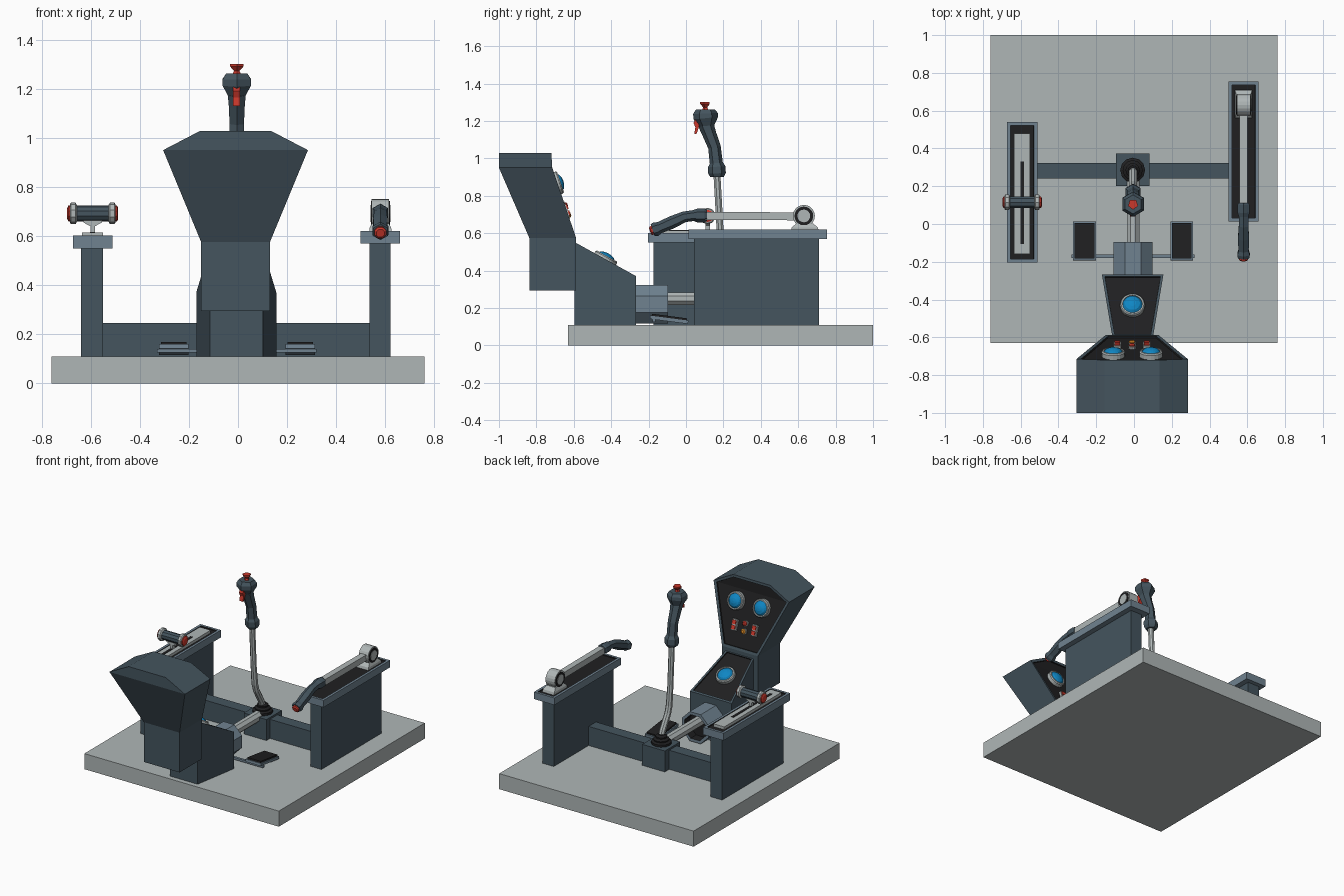
import bpy, bmesh, math
from mathutils import Vector, Matrix

if "Cube" in bpy.data.objects:
    bpy.data.objects.remove(bpy.data.objects["Cube"])


def material(name, rgb):
    m = bpy.data.materials.new(name)
    m.diffuse_color = (*rgb, 1)
    m.use_nodes = True
    m.node_tree.nodes["Principled BSDF"].inputs["Base Color"].default_value = m.diffuse_color
    return m


DARK = material("dark_slate", (.058, .089, .112))
MID = material("slate", (.16, .225, .28))
BLACK = material("black", (.014, .014, .015))
LIGHT = material("light_grey", (.43, .47, .47))
RED = material("red", (.6, .04, .025))
BLUE = material("blue", (.005, .24, .55))
ORANGE = material("orange", (.7, .25, .02))


def loft(name, rings, mat, M=Matrix()):
    """Skin a list of equal-length rings and cap both ends."""
    bm = bmesh.new()
    vs = [[bm.verts.new(M @ Vector(p)) for p in r] for r in rings]
    n = len(vs[0])
    for a, b in zip(vs, vs[1:]):
        for i in range(n):
            bm.faces.new((a[i], a[(i + 1) % n], b[(i + 1) % n], b[i]))
    bm.faces.new(vs[0][::-1])
    bm.faces.new(vs[-1])
    bmesh.ops.recalc_face_normals(bm, faces=bm.faces)
    me = bpy.data.meshes.new(name)
    bm.to_mesh(me)
    bm.free()
    me.materials.append(mat)
    ob = bpy.data.objects.new(name, me)
    bpy.context.collection.objects.link(ob)
    return ob


def rect(hx, y0, y1, z0, z1, cx=0):
    return [(cx - hx, y0, z0), (cx + hx, y0, z0), (cx + hx, y1, z1), (cx - hx, y1, z1)]


def box(name, x0, x1, y0, y1, z0, z1, mat, M=Matrix()):
    h, c = (x1 - x0) / 2, (x0 + x1) / 2
    return loft(name, [rect(h, y0, y1, z0, z0, c), rect(h, y0, y1, z1, z1, c)], mat, M)


def frame(origin, normal):
    """Local z along normal; local y up the slope."""
    n = Vector(normal).normalized()
    return Matrix.Translation(origin) @ n.to_track_quat('Z', 'Y').to_matrix().to_4x4()


def lathe(name, origin, normal, profile, mat, n=16):
    rings = [[(r * math.sin(2 * math.pi * i / n), r * math.cos(2 * math.pi * i / n), h)
              for i in range(n)] for r, h in profile]
    return loft(name, rings, mat, frame(origin, normal))


def tube(name, x, pts, mat, n=6):
    """Sweep a polygon along (y, z, radius) points in a plane of constant x."""
    rings = []
    for k, (y, z, r) in enumerate(pts):
        a, b = pts[max(k - 1, 0)], pts[min(k + 1, len(pts) - 1)]
        t = Vector((0, b[0] - a[0], b[1] - a[1])).normalized()
        side = t.cross(Vector((1, 0, 0)))
        rings.append([Vector((x, y, z)) + r * (math.cos(q) * side + Vector((math.sin(q), 0, 0)))
                      for q in (2 * math.pi * i / n + math.pi / n * (n == 4 or n == 8) for i in range(n))])
    return loft(name, rings, mat)


def recess(ob, pick, margin, depth, mat):
    """Inset and sink the picked faces, giving them another material."""
    ob.data.materials.append(mat)
    bm = bmesh.new()
    bm.from_mesh(ob.data)
    faces = [f for f in bm.faces if pick(f)]
    bmesh.ops.inset_region(bm, faces=faces, thickness=margin, use_even_offset=True)
    rim = bmesh.ops.inset_region(bm, faces=faces, thickness=0.001, depth=-depth, use_even_offset=True)
    for f in faces + rim["faces"]:
        f.material_index = 1
    bm.to_mesh(ob.data)
    bm.free()


def up(f):
    return f.normal.z > .8


def gauge(name, origin, normal, r):
    lathe(name + "_bezel", origin, normal,
          [(r, -.01), (r, .018), (r * .92, .025), (r * .8, .025), (r * .78, .016)], LIGHT, 20)
    lathe(name + "_glass", origin, normal,
          [(r * .78, 0), (r * .78, .02), (r * .6, .032), (r * .3, .039), (r * .05, .041)], BLUE, 20)


# floor slab
box("floor_slab", -.76, .76, -.63, 1, 0, .11, LIGHT)

# instrument head: four-sided levels of half width, back y, front y, z
levels = [(.14, -.838, -.588, .294), (.14, -.838, -.588, .575),
          (.295, -1, -.715, .95), (.145, -1, -.72, 1.028)]
head = loft("instrument_head", [rect(h, a, b, z, z, -.01) for h, a, b, z in levels], DARK)
recess(head, lambda f: f.normal.y > .85 and f.calc_center_median().z > .6, .018, .01, BLACK)

# instruments on the head
HN = (0, .947, .321)


def on_head(x, z):
    return (x, -.588 - (z - .575) * .339 - .008, z)


for side, s in (("left", -1), ("right", 1)):
    gauge("head_gauge_" + side, on_head(-.01 + s * .1, .865), HN, .062)
    M = frame(on_head(-.01 + s * .078, .72), HN)
    box("switch_plate_" + side, -.02, .02, -.037, .037, -.005, .012, LIGHT, M)
    for v in (-.017, .017):
        box("switch_" + side, -.014, .014, v - .013, v + .013, .01, .02, RED, M)
for name, z, m in (("red_button", .745, RED), ("orange_button", .695, ORANGE)):
    lathe(name + "_ring", on_head(-.01, z), HN, [(.021, -.005), (.021, .01)], LIGHT, 10)
    lathe(name, on_head(-.01, z), HN, [(.016, 0), (.016, .016), (.009, .022)], m, 10)

# pedestal with sloped screen
PB = [(-.115, -.595), (.101, -.595), (.156, -.267), (-.17, -.267)]
ped = loft("pedestal", [[(x, y, .11) for x, y in PB],
                        [(x, y, .37 if y > -.4 else .552) for x, y in PB]], DARK)
recess(ped, up, .014, .008, BLACK)
gauge("pedestal_screen", (-.008, -.435, .456), (0, .485, .875), .066)

# column housing and shaft
housing = tube("column_housing", -.005, [(-.3, .22, .112), (-.095, .22, .112)], MID, 8)
recess(housing, lambda f: f.normal.y > .9, .02, .06, BLACK)
tube("column_shaft", -.005, [(-.2, .25, .036), (.23, .25, .036)], LIGHT, 8)

# pedals
box("pedal_bar", -.33, .32, -.18, -.162, .125, .14, MID)
for side, cx in (("left", -.262), ("right", .253)):
    M = Matrix.Translation((cx, -.09, .14)) @ Matrix.Rotation(-.13, 4, 'X')
    box("pedal_frame_" + side, -.06, .06, -.103, .103, -.012, .006, MID, M)
    box("pedal_pad_" + side, -.052, .052, -.095, .095, .006, .017, BLACK, M)

# cross beam and stick box
box("cross_beam", -.55, .54, .24, .323, .11, .245, DARK)
box("stick_box", -.095, .082, .2, .372, .11, .258, DARK)
lathe("stick_boot", (-.007, .285, .255), (0, 0, 1),
      [(.066, 0), (.066, .018), (.05, .026), (.053, .036), (.037, .046), (.038, .056), (.024, .068)], BLACK, 12)

# control stick
tube("stick_shaft", -.005, [(.287, .29, .022), (.268, .34, .022), (.21, .44, .022), (.195, .49, .022),
                            (.182, .62, .02), (.165, .92, .02)], LIGHT, 8)
tube("stick_grip", -.005, [(.166, .9, .036), (.166, .92, .047), (.164, .955, .047), (.162, .975, .035),
                           (.152, 1.06, .034), (.125, 1.13, .037), (.107, 1.18, .042)], DARK)
tube("stick_grip_head", -.005, [(.112, 1.165, .036), (.106, 1.215, .066), (.104, 1.24, .066),
                                (.104, 1.262, .05)], DARK)
lathe("stick_button", (-.005, .104, 1.255), (0, 0, 1),
      [(.02, 0), (.012, .018), (.028, .035), (.028, .045)], RED, 5)
TR = [(.052, 1.213), (.04, 1.19), (.05, 1.165), (.044, 1.13), (.056, 1.13), (.068, 1.165), (.075, 1.2)]
loft("stick_trigger", [[(x, y, z) for y, z in TR] for x in (-.02, .008)], RED)

# left console and throttle
box("left_wall", -.64, -.55, -.175, .51, .11, .56, DARK)
recess(box("left_cap", -.672, -.512, -.203, .54, .55, .602, MID), up, .018, .008, BLACK)
plate = box("throttle_plate", -.635, -.55, -.158, .48, .59, .614, LIGHT)
box("throttle_slot", -.602, -.583, -.105, .33, .61, .616, BLACK)
loft("throttle_stem", [rect(h, .115 - .012, .115 + .012, z, z, -.592)
                       for h, z in ((.009, .61), (.009, .64), (.038, .655), (.038, .675))], LIGHT)
TC = (-.592, .115, .692)
lathe("throttle_handle", TC, (1, 0, 0), [(.033, -.075), (.033, .075)], DARK, 10)
for side, s in (("left", -1), ("right", 1)):
    lathe("throttle_flange_" + side, TC, (s, 0, 0), [(.033, .064), (.044, .07), (.044, .088), (.038, .093)], LIGHT, 10)
    lathe("throttle_cap_" + side, TC, (s, 0, 0), [(.033, .085), (.033, .099), (.022, .104)], RED, 10)

# right console and lever
box("right_wall", .535, .622, .043, .712, .11, .58, DARK)
recess(box("right_cap", .5, .66, .013, .755, .57, .62, MID), up, .018, .008, BLACK)
loft("lever_base", [rect(.045, .56, .71, .61, .61, .58), rect(.045, .565, .705, .63, .63, .58),
                    rect(.035, .59, .68, .652, .652, .58)], LIGHT)
HC = (.58, .63, .692)
lathe("lever_hub", HC, (1, 0, 0), [(.059, -.036), (.059, .036)], LIGHT, 20)
lathe("lever_hub_ring", HC, (1, 0, 0), [(.05, -.039), (.05, .039)], BLACK, 20)
lathe("lever_hub_centre", HC, (1, 0, 0), [(.034, -.041), (.034, .041)], LIGHT, 20)
tube("lever_arm", .58, [(.61, .69, .03), (.08, .692, .03)], LIGHT, 4)
tube("lever_grip", .58, [(.112, .695, .03), (.1, .695, .037), (.06, .694, .037), (.04, .694, .029), (-.01, .687, .029),
                         (-.075, .658, .034), (-.14, .63, .031), (-.16, .622, .038), (-.178, .616, .034)], DARK)
tube("lever_button", .58, [(-.17, .619, .025), (-.187, .613, .026), (-.193, .611, .018)], RED, 8)
